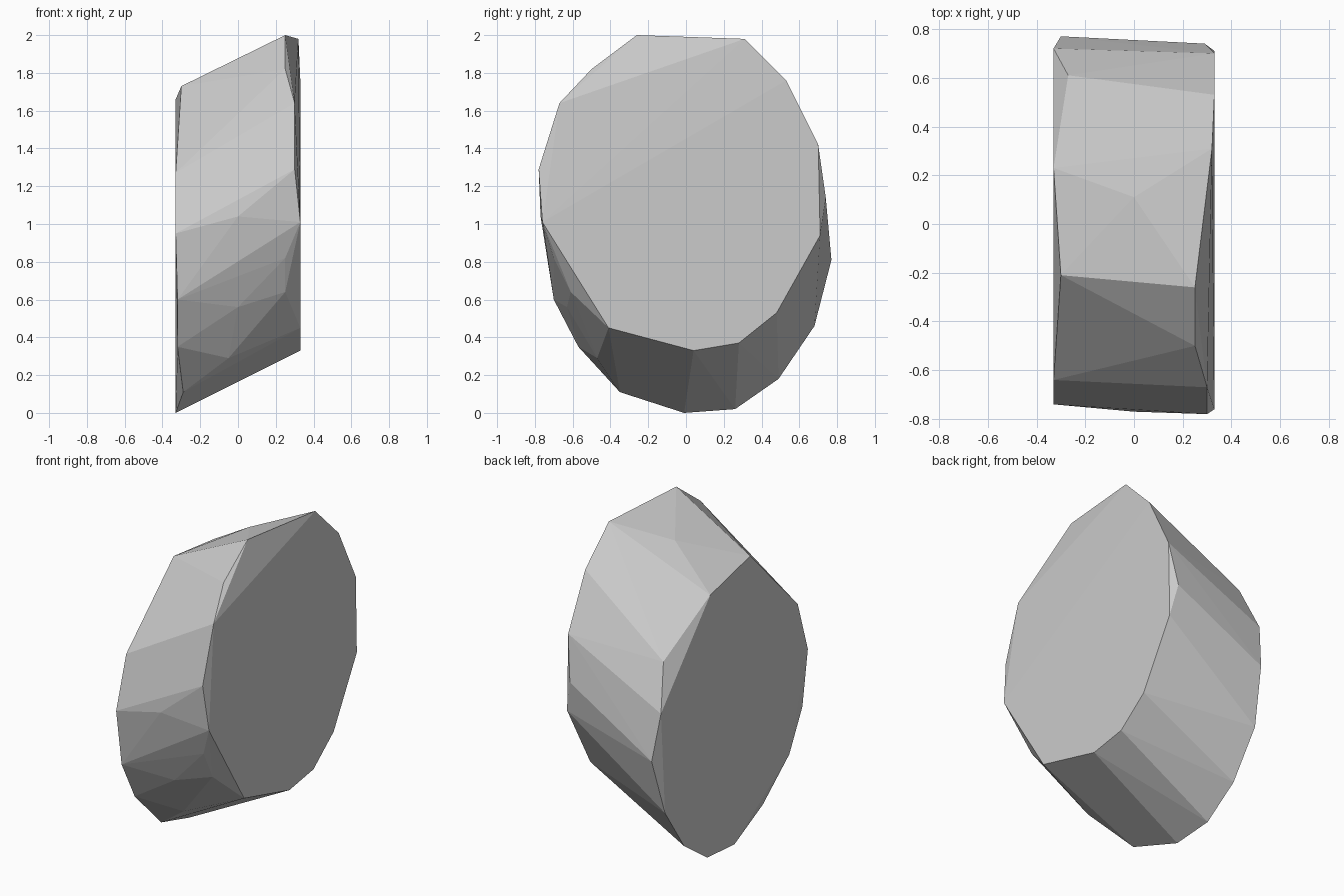
import bpy
import bmesh

# Remove the default cube only
default_cube = bpy.data.objects.get("Cube")
if default_cube:
    bpy.data.objects.remove(default_cube, do_unlink=True)


def make_material(name, colour):
    material = bpy.data.materials.new(name)
    material.use_nodes = True
    material.diffuse_color = colour
    shader = material.node_tree.nodes["Principled BSDF"]
    shader.inputs["Base Color"].default_value = colour
    return material


def make_hull(name, points, material):
    """Wrap a faceted convex skin around a set of corner points."""
    bm = bmesh.new()
    for point in points:
        bm.verts.new(point)
    bmesh.ops.convex_hull(bm, input=list(bm.verts))
    # Drop any corner left inside the skin
    loose = [v for v in bm.verts if not v.link_faces]
    bmesh.ops.delete(bm, geom=loose, context='VERTS')
    bmesh.ops.recalc_face_normals(bm, faces=list(bm.faces))
    mesh = bpy.data.meshes.new(name)
    bm.to_mesh(mesh)
    bm.free()
    mesh.materials.append(material)
    for polygon in mesh.polygons:
        polygon.use_smooth = False
    stone = bpy.data.objects.new(name, mesh)
    bpy.context.scene.collection.objects.link(stone)
    return stone


# Raised left side: corners around the flat oval, with its chipped edge
left_side = [
    (.25, -.26, 2), (.32, .31, 1.98), (.33, .53, 1.76), (.33, .7, 1.42),
    (.29, .74, 1.14), (.33, .71, .94), (.33, .48, .53), (.33, .28, .37),
    (.33, .04, .33), (.33, -.41, .45), (.33, -.76, 1.01),
    (.3, -.78, 1.29), (.3, -.67, 1.64), (.25, -.5, 1.82),
]

# Lowered right side: matching oval, shifted down
right_side = [
    (-.3, -.21, 1.73), (-.33, .23, 1.66), (-.27, .61, 1.37),
    (-.33, .72, 1.1), (-.3, .77, .81), (-.33, .68, .46), (-.33, .49, .18),
    (-.33, .26, .02), (-.33, -.01, 0), (-.29, -.35, .11),
    (-.32, -.57, .35), (-.32, -.7, .6), (-.33, -.74, .95),
    (-.33, -.64, 1.27),
]

# Slight bulges around the rim
rim = [
    (.25, -.61, .64), (.25, -.7, .82), (0, -.63, .56), (-.05, -.47, .29),
    (0, -.77, 1.04), (0, .11, 1.87),
]

stone_grey = make_material("stone grey", (.6, .6, .6, 1))
make_hull("tilted_stone", left_side + right_side + rim, stone_grey)
